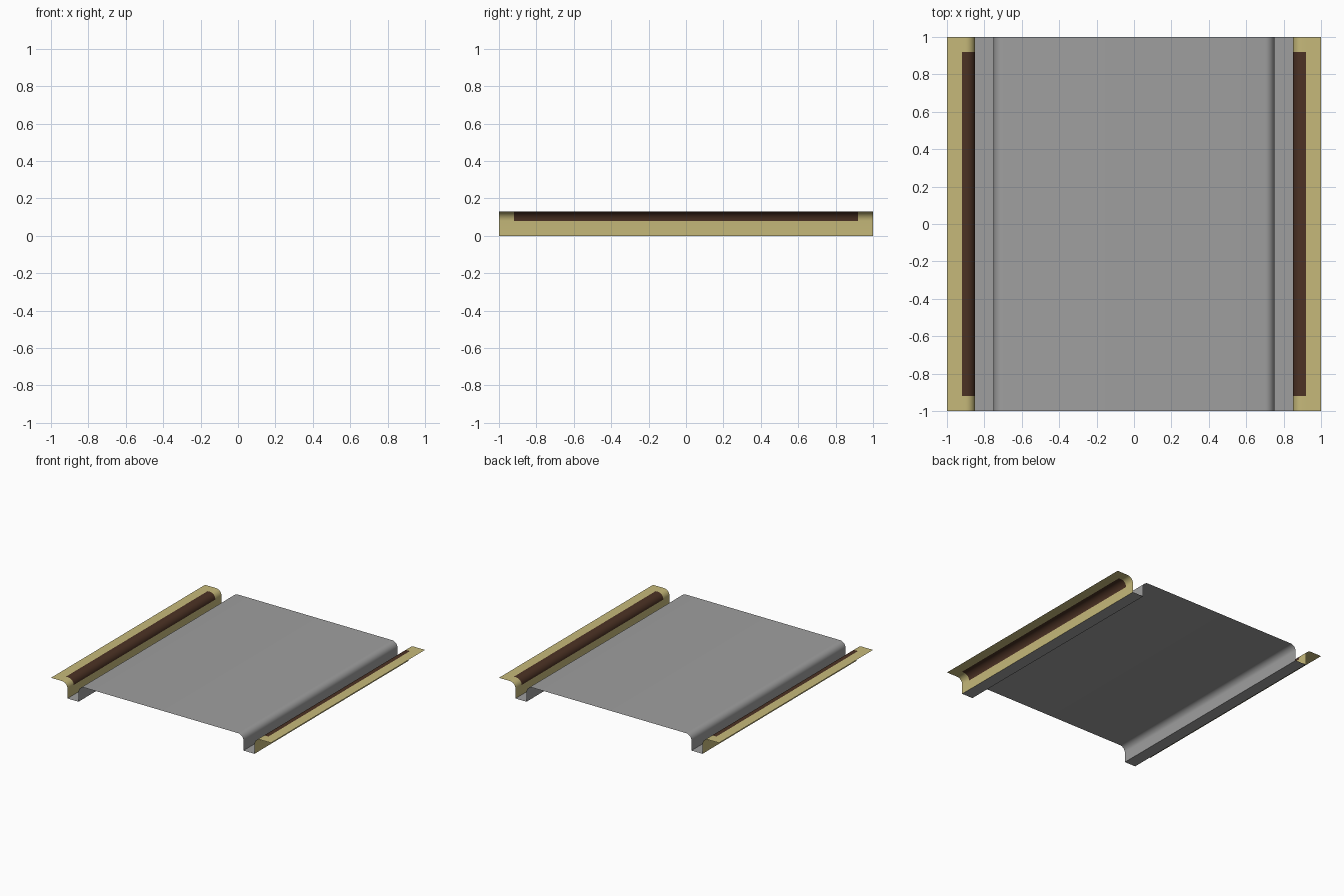
import bpy
import math

if "Cube" in bpy.data.objects:
    bpy.data.objects.remove(bpy.data.objects["Cube"])

H, R = 0.13, 0.05          # kerb/deck height and rounding radius


def material(name, srgb):
    m = bpy.data.materials.new(name)
    lin = [((c / 255 + 0.055) / 1.055) ** 2.4 for c in srgb]
    m.diffuse_color = (*lin, 1)
    m.use_nodes = True
    m.node_tree.nodes["Principled BSDF"].inputs["Base Color"].default_value = m.diffuse_color
    return m


grey = material("road grey", (159, 159, 159))
sand = material("sand yellow", (198, 185, 122))
brown = material("soil brown", (76, 50, 36))


def arc(cx, cz, a0, a1, n=8):
    """Points of a rounded corner, angles in degrees."""
    return [(cx + R * math.cos(math.radians(a0 + (a1 - a0) * i / n)),
             cz + R * math.sin(math.radians(a0 + (a1 - a0) * i / n)))
            for i in range(n + 1)]


def mirrored(profile):
    return [(-x, z) for x, z in reversed(profile)]


def sheet(name, profile, ys, mats, rule=None):
    """Open sheet: x/z profile (left to right) swept along y."""
    verts = [(x, y, z) for y in ys for x, z in profile]
    n = len(profile)
    faces = [(j * n + i, j * n + i + 1, (j + 1) * n + i + 1, (j + 1) * n + i)
             for j in range(len(ys) - 1) for i in range(n - 1)]
    mesh = bpy.data.meshes.new(name)
    mesh.from_pydata(verts, [], faces)
    for m in mats:
        mesh.materials.append(m)
    if rule:
        for p in mesh.polygons:
            p.material_index = rule(p.center)
    ob = bpy.data.objects.new(name, mesh)
    bpy.context.collection.objects.link(ob)
    bpy.ops.object.select_all(action='DESELECT')
    ob.select_set(True)
    bpy.context.view_layer.objects.active = ob
    bpy.ops.object.shade_smooth_by_angle(angle=math.radians(40))
    return ob


# raised deck with rounded long edges, and a flat gutter on each side
half = [(-0.85, 0), (-0.75, 0)] + arc(-0.75 + R, H - R, 180, 90)
sheet("road_deck", half + mirrored(half), [-1, 1], [grey])

# side banks: flat top rolling down to the gutter, brown strip on the roll
bank = [(-1, H), (-0.92, H)] + arc(-0.85 - R, H - R, 90, 0) + [(-0.85, 0)]


def strip(c):
    return int(abs(c.y) < 0.92 and abs(c.x) < 0.92 and c.z > H - R)


for name, profile in (("left_bank", bank), ("right_bank", mirrored(bank))):
    sheet(name, profile, [-1, -0.92, 0.92, 1], [sand, brown], strip)
